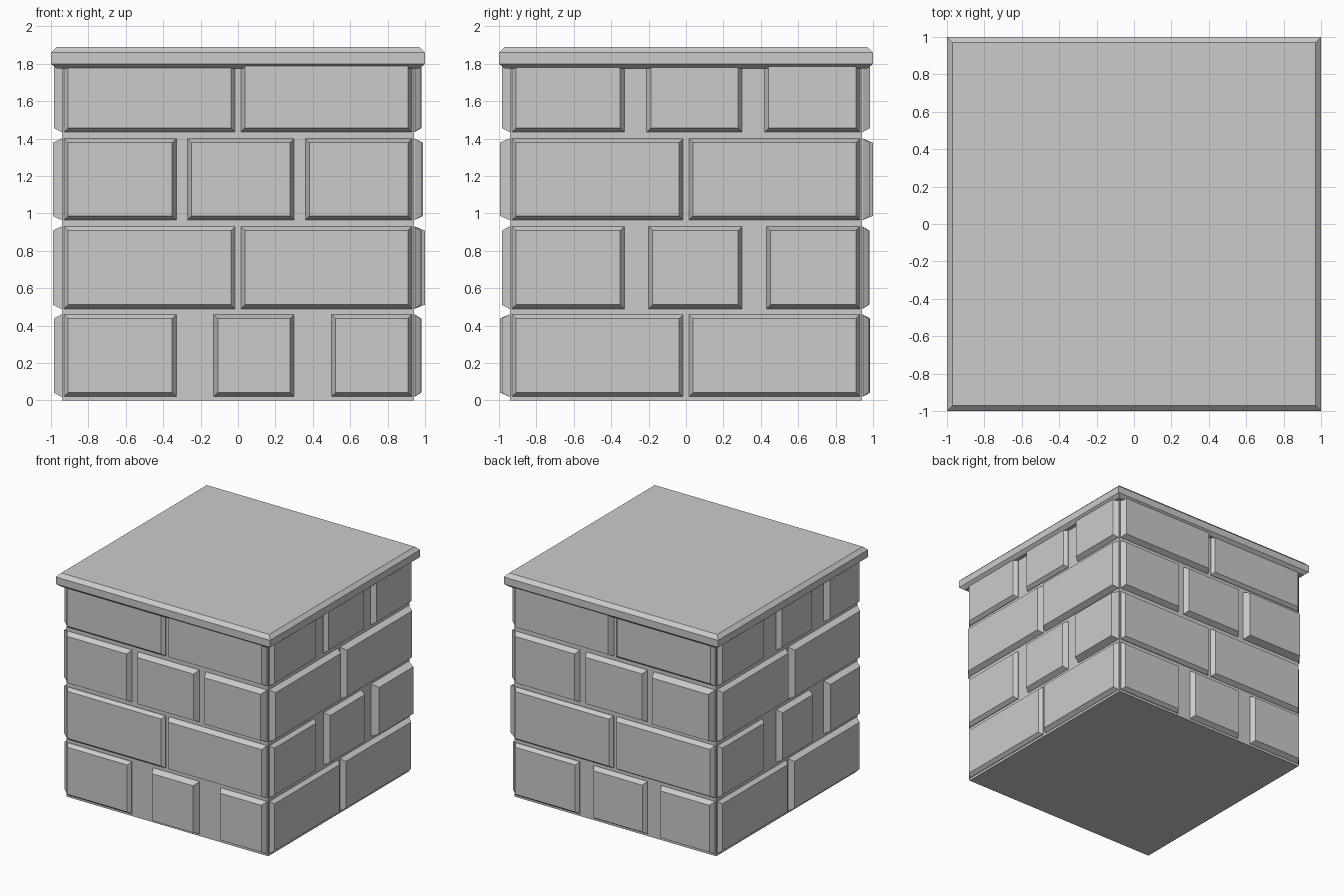
import bpy, bmesh
from math import radians
from mathutils import Matrix

if "Cube" in bpy.data.objects:
    bpy.data.objects.remove(bpy.data.objects["Cube"])

CORE = 0.94
ROWS = [(0.02, 0.46), (0.49, 0.93), (0.965, 1.40), (1.435, 1.87)]


def finish(bm, name):
    bmesh.ops.recalc_face_normals(bm, faces=bm.faces[:])
    mesh = bpy.data.meshes.new(name)
    bm.to_mesh(mesh)
    bm.free()
    obj = bpy.data.objects.new(name, mesh)
    bpy.context.collection.objects.link(obj)
    return obj


def loft(bm, rings):
    """Skin a stack of four-cornered rings and close both ends."""
    loops = [[bm.verts.new(p) for p in ring] for ring in rings]
    for a, b in zip(loops, loops[1:]):
        for i in range(4):
            j = (i + 1) % 4
            bm.faces.new((a[i], a[j], b[j], b[i]))
    bm.faces.new(loops[0][::-1])
    bm.faces.new(loops[-1])


def square_stack(name, profile):
    """Square block from (half width, z) steps."""
    bm = bmesh.new()
    loft(bm, [[(-h, -h, z), (h, -h, z), (h, h, z), (-h, h, z)] for h, z in profile])
    return finish(bm, name)


def brick(name, u0, u1, z0, z1, depth, turn):
    """Brick with chamfered rim, built on the front and turned to its side."""
    bm = bmesh.new()
    rings = []
    for y, c in ((CORE - 0.02, 0), (CORE + 0.005, 0), (depth, 0.022)):
        rings.append([(u0 + c, -y, z0 + c), (u1 - c, -y, z0 + c),
                      (u1 - c, -y, z1 - c), (u0 + c, -y, z1 - c)])
    loft(bm, rings)
    bm.transform(Matrix.Rotation(radians(turn), 4, 'Z'))
    return finish(bm, name)


# Core block and chamfered cap slab
square_stack("mortar_core", [(CORE, 0), (CORE, 1.80)])
square_stack("cap_slab", [(0.97, 1.775), (1.0, 1.80), (1.0, 1.86), (0.97, 1.89)])

# Per side, bottom row up: starts of middle and last brick (None = two long
# bricks), then how far each brick face stands from the centre
SIDES = {
    "front": (0, [((-0.13, 0.50), (0.975, 0.995, 0.985)), (None, (0.972, 0.985)),
                  ((-0.27, 0.36), (0.985, 0.99, 0.995)), (None, (0.972, 0.985))]),
    "right": (90, [(None, (0.975, 0.98)), ((-0.20, 0.43), (0.975, 0.985, 1.0)),
                   (None, (0.985, 0.99)), ((-0.21, 0.42), (0.975, 0.975, 0.982))]),
    "back": (180, [((-0.20, 0.43), (0.975, 0.98, 0.985)), (None, (0.975, 0.98)),
                   ((-0.27, 0.36), (0.985, 0.985, 1.0)), (None, (0.985, 0.972))]),
    "left": (270, [(None, (0.975, 0.985)), ((-0.14, 0.49), (0.975, 0.985, 0.99)),
                   (None, (0.98, 0.99)), ((-0.14, 0.49), (0.975, 0.98, 0.985))]),
}

# Brick courses on all four sides
for side, (turn, rows) in SIDES.items():
    for r, ((z0, z1), (starts, depths)) in enumerate(zip(ROWS, rows)):
        if starts:
            spans = [(-0.93, -0.33), (starts[0], 0.30), (starts[1], 0.93)]
        else:
            spans = [(-0.93, -0.015), (0.015, 0.93)]
        for i, ((u0, u1), d) in enumerate(zip(spans, depths)):
            brick(f"{side}_brick_{r + 1}_{i + 1}", u0, u1, z0, z1, d, turn)
